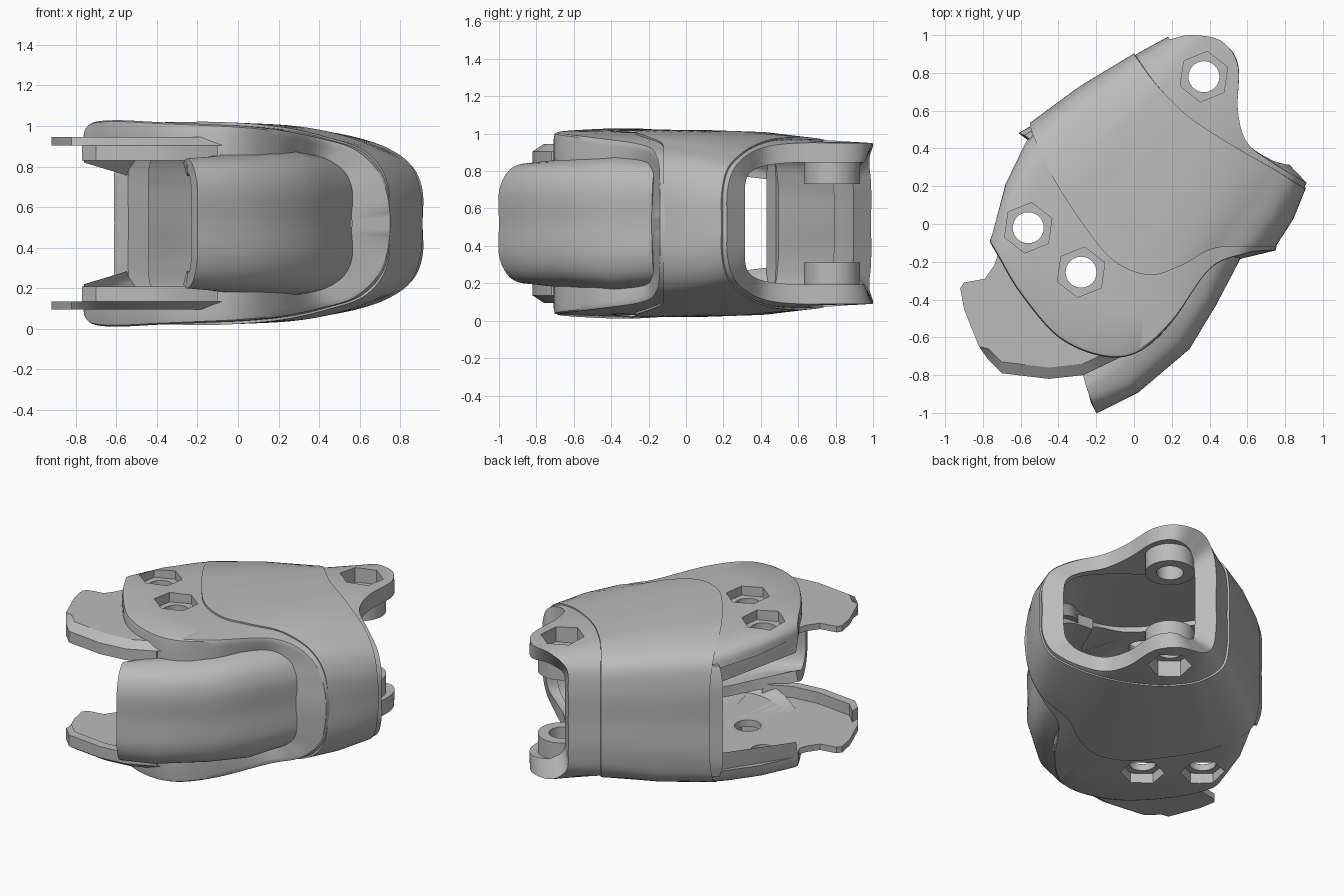
import bpy, bmesh, math
from mathutils import Vector

MID = 0.52  # height of the symmetry plane

cube = bpy.data.objects.get("Cube")
if cube:
    bpy.data.objects.remove(cube, do_unlink=True)

grey = bpy.data.materials.new("plain grey")
grey.use_nodes = True
grey.diffuse_color = (0.5, 0.5, 0.5, 1)
grey.node_tree.nodes["Principled BSDF"].inputs["Base Color"].default_value = grey.diffuse_color


def new_object(name, bm):
    bmesh.ops.recalc_face_normals(bm, faces=bm.faces)
    mesh = bpy.data.meshes.new(name)
    bm.to_mesh(mesh)
    bm.free()
    mesh.materials.append(grey)
    obj = bpy.data.objects.new(name, mesh)
    bpy.context.collection.objects.link(obj)
    return obj


def smooth_path(points, closed, steps=8):
    """Catmull-Rom curve through the points."""
    n = len(points)
    out = []
    for i in range(n if closed else n - 1):
        idx = [i - 1, i, i + 1, i + 2]
        idx = [k % n if closed else min(max(k, 0), n - 1) for k in idx]
        a, b, c, d = (points[k] for k in idx)
        for s in range(steps):
            t = s / steps
            out.append(b + (c - a) * t / 2 + (a * 2 - b * 5 + c * 4 - d) * t * t / 2
                       + (b * 3 - a - c * 3 + d) * t ** 3 / 2)
    return out if closed else out + [points[-1]]


def full_path(half, closed):
    """Mirror a half path (x, y, height above middle) to the lower side."""
    pts = [Vector(p) for p in half]
    low = [Vector((p.x, p.y, -p.z)) for p in reversed(pts[:-1])]
    if closed:
        low = low[:-1]
    return [p + Vector((0, 0, MID)) for p in smooth_path(pts + low, closed)]


def loft(name, halves, closed, solid=True):
    """Skin between paths; solid also joins last to first and caps open ends."""
    bm = bmesh.new()
    rows = [[bm.verts.new(p) for p in full_path(h, closed)] for h in halves]
    n = len(rows[0])
    for r in range(len(rows) if solid else len(rows) - 1):
        a, b = rows[r], rows[(r + 1) % len(rows)]
        for i in range(n if closed else n - 1):
            j = (i + 1) % n
            bm.faces.new((a[i], a[j], b[j], b[i]))
    if solid and not closed:
        bm.faces.new([r[0] for r in rows])
        bm.faces.new([r[-1] for r in rows])
    return new_object(name, bm)


def slab(name, outline, low, high, top=None):
    """Plate from an outline (and optional top outline), above and below the middle."""
    bm = bmesh.new()
    n = len(outline)
    for side in (1, -1):
        a = [bm.verts.new((x, y, MID + side * low)) for x, y in outline]
        b = [bm.verts.new((x, y, MID + side * high)) for x, y in top or outline]
        bm.faces.new(a)
        bm.faces.new(b)
        for i in range(n):
            bm.faces.new((a[i], a[(i + 1) % n], b[(i + 1) % n], b[i]))
    return new_object(name, bm)


def circle(center, radius, sides, turn=0.0):
    return [(center[0] + radius * math.cos(turn + math.tau * i / sides),
             center[1] + radius * math.sin(turn + math.tau * i / sides)) for i in range(sides)]


def finish(obj, cutters=()):
    """Apply modifiers and cuts, then smooth with sharp edges kept."""
    for cutter in cutters:
        mod = obj.modifiers.new("cut", "BOOLEAN")
        mod.object = cutter
        mod.operation = "DIFFERENCE"
        mod.solver = "EXACT"
    graph = bpy.context.evaluated_depsgraph_get()
    mesh = bpy.data.meshes.new_from_object(obj.evaluated_get(graph))
    obj.modifiers.clear()
    obj.data = mesh
    bpy.ops.object.select_all(action="DESELECT")
    obj.select_set(True)
    bpy.context.view_layer.objects.active = obj
    bpy.ops.object.shade_smooth_by_angle(angle=math.radians(32))


def mix(a, b, t, grow=1.0):
    """Blend two half paths, optionally swelling about the centre."""
    pts = [Vector(p).lerp(Vector(q), t) for p, q in zip(a, b)]
    mid = (pts[0] + pts[-1]) / 2
    return [mid + (p - mid) * grow for p in pts]


def with_wall(rows, amount):
    """Append inner rows, inset along the back-to-front chord and in height."""
    result = list(rows)
    for row in reversed(rows):
        pts = [Vector(p) for p in row]
        mid, half = (pts[0] + pts[-1]) / 2, (pts[-1] - pts[0]) / 2
        tall = max(p.z for p in pts)
        inner = []
        for p in pts:
            u = (p - mid).dot(half) / half.length_squared
            q = p - half.normalized() * amount * u ** 3
            q.z -= amount * .8 * p.z / tall
            inner.append(q)
        result.append(inner)
    return result


def bulge_back(path):
    """Push the rear end of a path outwards."""
    return [(x - max(0, -x - .4) * .17, y, h) for x, y, h in path]


# Main seams, from the back middle over the top to the front middle
lower_seam = [(-.55, .53, 0), (-.55, .53, .25), (-.53, .46, .42), (-.42, .23, .49),
              (-.25, -.03, .5), (-.1, -.2, .5), (.08, -.27, .49), (.25, -.22, .47),
              (.42, -.13, .43), (.62, -.12, .36), (.73, -.12, .22), (.75, -.12, 0)]
upper_seam = [(0, .9, 0), (0, .9, .2), (.02, .87, .36), (.1, .76, .44),
              (.2, .65, .46), (.3, .56, .46), (.45, .46, .45), (.6, .37, .42),
              (.74, .29, .37), (.85, .22, .29), (.9, .19, .16), (.91, .19, 0)]
lug_edge = [(.18, .99, 0), (.18, .99, .2), (.2, .98, .34), (.3, 1, .42),
            (.46, .97, .43), (.55, .84, .43), (.55, .6, .43), (.6, .43, .41),
            (.74, .32, .36), (.86, .25, .28), (.91, .22, .16), (.91, .22, 0)]
cheek_edge = [(-.76, -.08, .4), (-.76, -.1, .46), (-.72, -.17, .5), (-.6, -.37, .51),
              (-.4, -.6, .5), (-.17, -.7, .49), (.02, -.68, .48), (.2, -.52, .46),
              (.4, -.24, .42), (.58, -.16, .36), (.71, -.14, .22), (.75, -.14, 0)]

# Central band
band = loft("central_band", with_wall(
    [lower_seam, mix(lower_seam, upper_seam, .5, 1.025), upper_seam], .1), True)

# Upper end ring with two lugs
ring = loft("lug_ring", with_wall(
    [mix(upper_seam, lower_seam, .06, .975), mix(upper_seam, lug_edge, .1, .985), lug_edge], .13), True)

# Lip showing behind the band
lip_path = [(-.58, .47, .37), (-.61, .48, .25), (-.61, .48, 0)]
lip = loft("back_lip", [[(x + dx, y + dy, h) for x, y, h in lip_path]
                        for dx, dy in ((0, 0), (.12, .07), (.17, 0), (.07, -.05))], False)

# Side cheeks joined by the front flange
tuck = [(-.52, .5, .34), (-.51, .47, .41), (-.48, .38, .46)]
tuck += [(x + .01, y + .03, h * .975) for x, y, h in lower_seam[3:]]
crown = [(x, y, h * .985) for x, y, h in mix(tuck, cheek_edge, .99)]
rim = [(x, y, h * .93) for x, y, h in cheek_edge]
foot = [(x - max(0, x - .3) * .42, y - max(0, x - .3) * .1,
         .385 if 0 < i < 5 else min(h * .75, .33)) for i, (x, y, h) in enumerate(cheek_edge)]
inner = [(x - max(0, x - .3) * .3, y, .385 if 1 < i < 7 else h * .67)
         for i, (x, y, h) in enumerate(tuck)]
floor_edge = [(x, y, .385 if 0 < i < 7 else h) for i, (x, y, h) in enumerate(mix(foot, inner, .12))]
cheeks = loft("side_cheeks", [
    tuck, bulge_back(mix(tuck, cheek_edge, .12)), bulge_back(mix(tuck, cheek_edge, .5)),
    mix(tuck, cheek_edge, .96), crown, rim, foot, floor_edge, inner], False)

# Front channel shell
shell = loft("front_shell", [
    [(-.27, -.8, .3), (-.25, -.87, .32), (-.22, -.95, .28), (-.2, -1, .17), (-.2, -1, 0)],
    [(-.15, -.7, .33), (-.08, -.77, .33), (-.02, -.86, .29), (.02, -.89, .18), (.02, -.89, 0)],
    [(.02, -.5, .36), (.13, -.56, .35), (.24, -.63, .29), (.29, -.66, .18), (.29, -.66, 0)],
    [(.12, -.34, .36), (.25, -.37, .36), (.38, -.41, .31), (.43, -.43, .19), (.43, -.43, 0)],
    [(.2, -.15, .36), (.35, -.16, .35), (.49, -.17, .29), (.56, -.18, .18), (.56, -.18, 0)],
], False, False)
wall = shell.modifiers.new("wall", "SOLIDIFY")
wall.thickness = .07
wall.offset = -1

# Thin tongue plates with a chamfered, thickened front edge
front_edge = [(-.1, -.72), (-.27, -.8), (-.45, -.82), (-.7, -.79), (-.77, -.72)]
outline = [(-.82, -.65), (-.9, -.45), (-.92, -.34), (-.9, -.31), (-.79, -.29), (-.74, -.22),
           (-.7, -.1), (-.1, -.3), (0, -.66)]
chamfer = [(x, y + .06) for x, y in front_edge]
tongues = slab("tongue_plates", front_edge + outline, .385, .425, chamfer + outline)
ridges = slab("tongue_ridges", front_edge + chamfer[::-1], .31, .385)

# Bosses inside the lugs
lug_hole = (.37, .78)
bosses = slab("lug_bosses", circle(lug_hole, .15, 48), .21, .39)


# Hexagonal pockets and bolt holes
def bolt_cutters(center, floor):
    hexes = slab("hex_cutter", circle(center, .135, 6, math.radians(82)), floor, .8)
    hole = slab("hole_cutter", circle(center, .082, 32), .1, .85)
    return [hexes, hole]


lug_cuts = bolt_cutters(lug_hole, .34)
cheek_cuts = bolt_cutters((-.56, -.02), .43) + bolt_cutters((-.28, -.255), .43)
for part in (band, lip, shell, ridges):
    finish(part)
for part in (ring, bosses):
    finish(part, lug_cuts)
for part in (cheeks, tongues):
    finish(part, cheek_cuts)
for cutter in lug_cuts + cheek_cuts:
    bpy.data.objects.remove(cutter, do_unlink=True)
